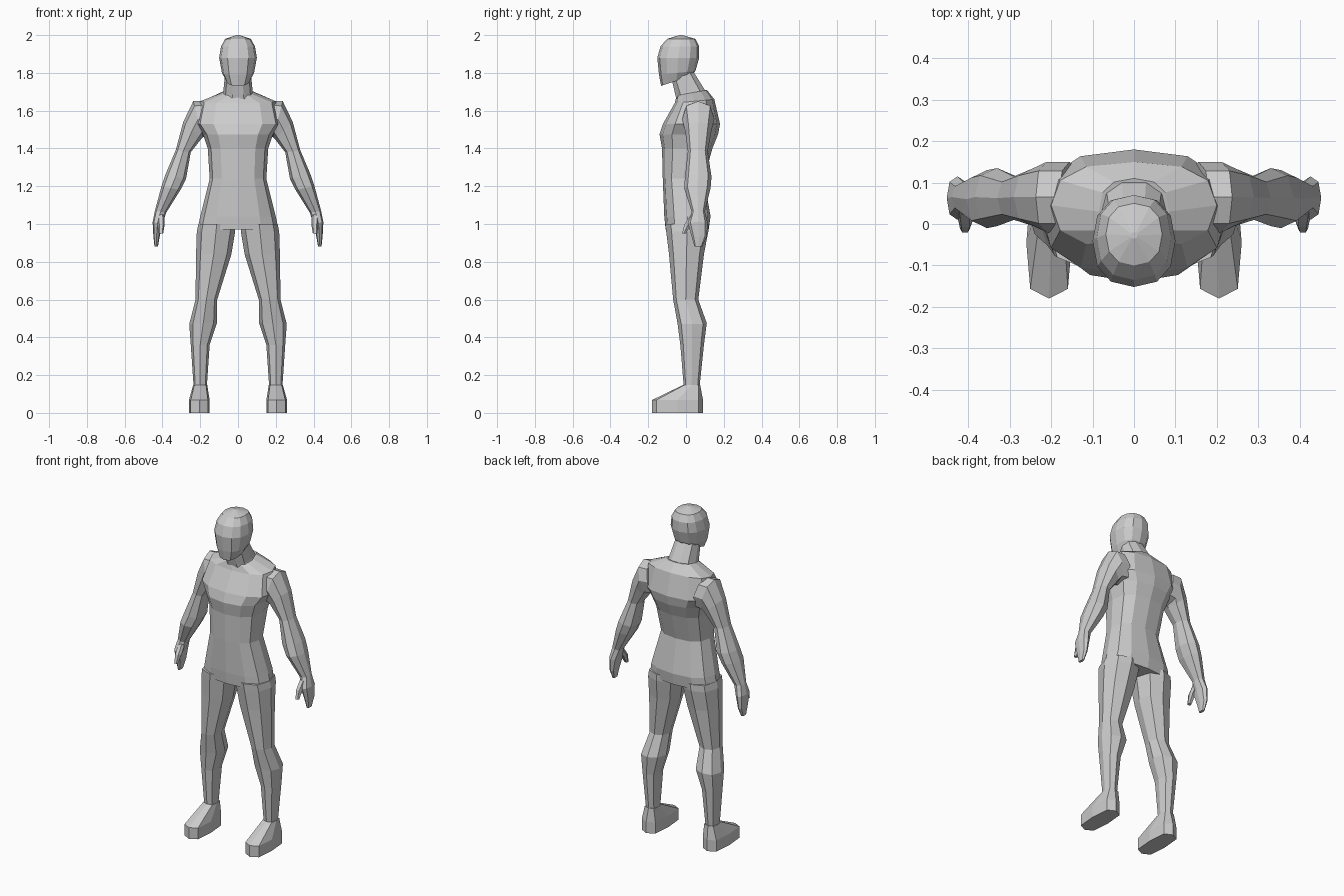
import bpy, bmesh, math

def power(v, p):
    return math.copysign(abs(v) ** p, v) if abs(v) > 1e-6 else 0.0

def loft(name, rings, sides=8, p=0.85, mirror=False):
    """Skin closed rings (x_in, z_in, x_out, z_out, y_front, y_back, z_tilt)."""
    bm = bmesh.new()
    loops = []
    for xi, zi, xo, zo, yf, yb, *tilt in rings:
        t = tilt[0] if tilt else 0
        loop = []
        for i in range(sides):
            a = 2 * math.pi * i / sides
            c, s = power(math.cos(a), p), power(math.sin(a), p)
            x = (xi + xo) / 2 + c * (xo - xi) / 2
            z = (zi + zo) / 2 + c * (zo - zi) / 2 + s * t
            y = (yf + yb) / 2 + s * (yb - yf) / 2
            loop.append(bm.verts.new((x, y, z)))
        loops.append(loop)
    for a, b in zip(loops, loops[1:]):
        for i in range(sides):
            j = (i + 1) % sides
            bm.faces.new((a[i], a[j], b[j], b[i]))
    bm.faces.new(loops[0])
    bm.faces.new(loops[-1])
    bmesh.ops.recalc_face_normals(bm, faces=bm.faces)
    me = bpy.data.meshes.new(name)
    bm.to_mesh(me)
    bm.free()
    ob = bpy.data.objects.new(name, me)
    bpy.context.collection.objects.link(ob)
    if mirror:
        ob.modifiers.new("Mirror", 'MIRROR')
    return ob

def level(z, w, yf, yb, tilt=0, x=0):
    """Ring lying level, half width w."""
    return (x - w, z, x + w, z, yf, yb, tilt)

# Head with jaw and domed crown
loft("head", [
    level(1.758, 0.062, -0.132, 0.03, 0.027),
    level(1.80, 0.085, -0.143, 0.05, 0.01),
    level(1.88, 0.10, -0.152, 0.07),
    level(1.94, 0.09, -0.135, 0.07),
    level(1.98, 0.068, -0.10, 0.05),
    level(2.0, 0.008, -0.035, -0.02)], sides=12)

# Neck leaning forward
loft("neck", [
    level(1.66, 0.09, -0.05, 0.12, 0.015),
    level(1.70, 0.078, -0.06, 0.10, 0.015),
    level(1.80, 0.068, -0.085, 0.04, 0.01)], sides=10)

# Torso from hips to shoulders
loft("torso", [
    level(0.97, 0.215, -0.108, 0.12),
    level(1.04, 0.20, -0.115, 0.13),
    level(1.24, 0.15, -0.123, 0.095),
    level(1.40, 0.16, -0.127, 0.14),
    level(1.475, 0.185, -0.14, 0.17),
    level(1.53, 0.225, -0.122, 0.18),
    level(1.65, 0.20, -0.06, 0.15, 0.01),
    level(1.695, 0.085, -0.05, 0.11, 0.015)], sides=12, p=0.8)

# Arms with hands
loft("arm", [
    (0.13, 1.47, 0.18, 1.65, -0.02, 0.15),
    (0.185, 1.46, 0.237, 1.65, -0.02, 0.15),
    (0.195, 1.45, 0.29, 1.54, -0.005, 0.135),
    (0.25, 1.38, 0.33, 1.39, 0.01, 0.115),
    (0.275, 1.24, 0.385, 1.26, -0.005, 0.135),
    (0.305, 1.18, 0.405, 1.20, -0.01, 0.13),
    (0.38, 1.06, 0.44, 1.07, 0.03, 0.10),
    (0.40, 1.0, 0.452, 1.01, 0.01, 0.115),
    (0.415, 0.93, 0.448, 0.935, 0.03, 0.11),
    (0.424, 0.88, 0.442, 0.88, 0.045, 0.085)], mirror=True)
loft("thumb", [
    (0.39, 1.05, 0.43, 1.05, 0.025, 0.07),
    (0.388, 1.0, 0.425, 1.0, -0.01, 0.035),
    (0.396, 0.95, 0.42, 0.95, -0.022, 0.0)], sides=6, mirror=True)

# Legs
loft("leg", [
    (0.015, 1.0, 0.21, 1.0, -0.11, 0.12),
    (0.015, 0.96, 0.218, 0.96, -0.105, 0.118),
    (0.035, 0.84, 0.222, 0.84, -0.09, 0.095),
    (0.11, 0.60, 0.225, 0.60, -0.068, 0.065),
    (0.11, 0.48, 0.258, 0.47, -0.045, 0.11),
    (0.15, 0.36, 0.25, 0.36, -0.03, 0.095),
    (0.165, 0.14, 0.235, 0.14, -0.012, 0.072)], mirror=True)

# Feet: flat sole rising to the ankle
loft("foot", [
    level(0.0, 0.055, -0.18, 0.09, 0, 0.205),
    level(0.068, 0.055, -0.18, 0.09, 0, 0.205),
    level(0.148, 0.037, -0.015, 0.075, 0, 0.20)], p=0.55, mirror=True)
